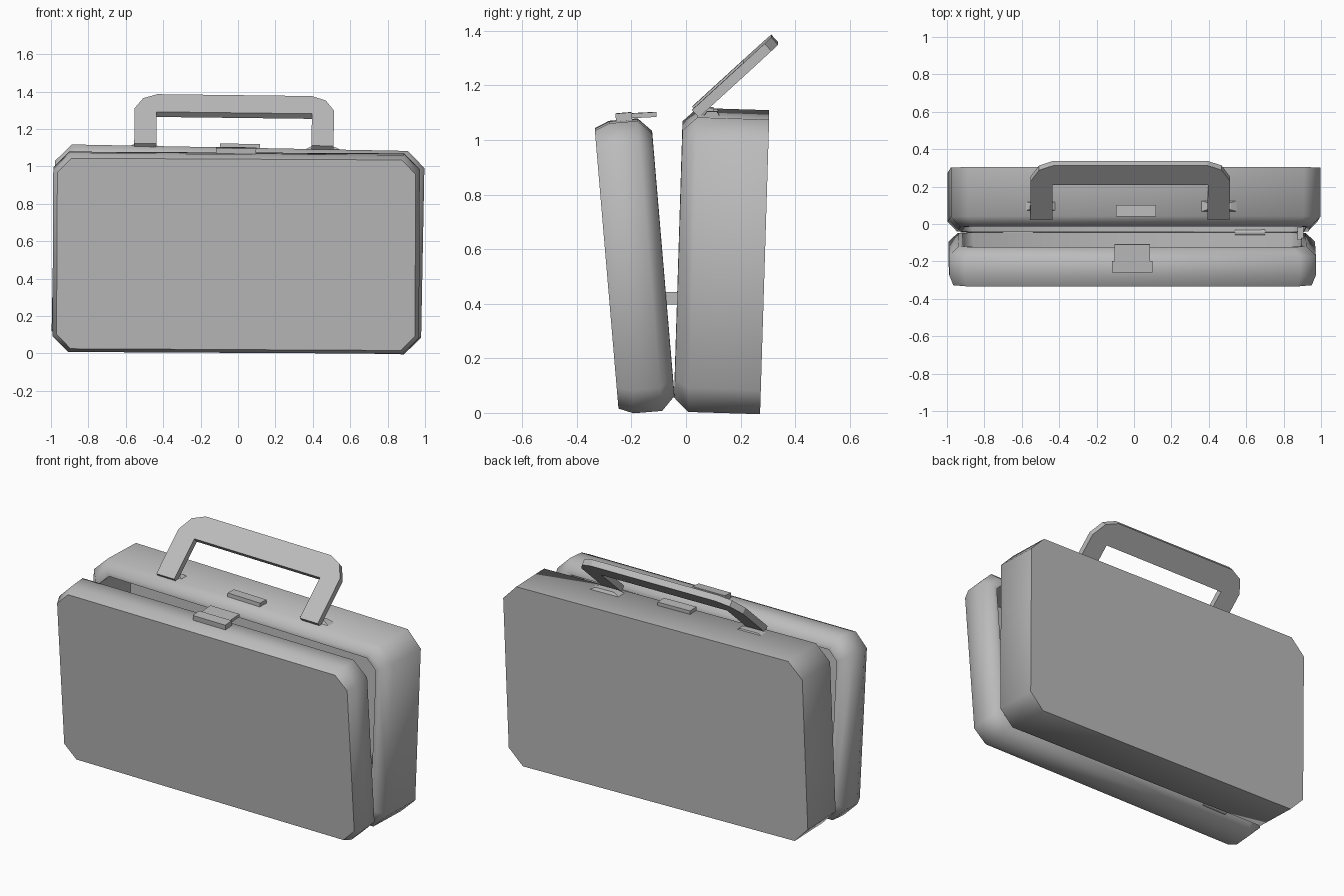
import bpy
import bmesh
from math import radians
from mathutils import Matrix

cube = bpy.data.objects.get("Cube")
if cube:
    bpy.data.objects.remove(cube, do_unlink=True)

GREY = (0.5, 0.5, 0.5, 1.0)
grey = bpy.data.materials.new("plain grey")
grey.use_nodes = True
grey.diffuse_color = GREY
for node in grey.node_tree.nodes:
    if node.type == "BSDF_PRINCIPLED":
        node.inputs["Base Color"].default_value = GREY


def finish(name, bm, loc, lean=0.0, roll=0.0, smooth=0.0):
    """Turn a bmesh into a placed object; lean turns about x, roll about y."""
    bmesh.ops.recalc_face_normals(bm, faces=bm.faces)
    mesh = bpy.data.meshes.new(name)
    bm.to_mesh(mesh)
    bm.free()
    mesh.materials.append(grey)
    ob = bpy.data.objects.new(name, mesh)
    bpy.context.collection.objects.link(ob)
    ob.location = loc
    ob.rotation_euler = (radians(lean), radians(roll), 0)
    if smooth:
        bpy.ops.object.select_all(action="DESELECT")
        ob.select_set(True)
        bpy.context.view_layer.objects.active = ob
        bpy.ops.object.shade_smooth_by_angle(angle=radians(smooth))
    return ob


def octagon(w, h, cut):
    """Rectangle outline with its four corners cut off."""
    return [(w, cut - h), (w, h - cut), (w - cut, h), (cut - w, h),
            (-w, h - cut), (-w, cut - h), (cut - w, -h), (w - cut, -h)]


def shell(name, half_w, half_h, cut, sections, loc, lean, roll):
    """Hollow case half lofted through (y, inset) sections, outer face first."""
    bm = bmesh.new()
    rings = []
    for y, inset in sections:
        outline = octagon(half_w - inset, half_h - inset, cut - inset * 0.4)
        rings.append([bm.verts.new((x, y, z)) for x, z in outline])
    for a, b in zip(rings, rings[1:]):
        for i in range(len(a)):
            j = (i + 1) % len(a)
            bm.faces.new((a[i], a[j], b[j], b[i]))
    bm.faces.new(rings[0])
    bm.faces.new(rings[-1])
    return finish(name, bm, loc, lean, roll, smooth=50)


def block(name, size, loc, lean=0.0, roll=0.0, top=1.0):
    """Box whose top may be narrowed."""
    bm = bmesh.new()
    bmesh.ops.create_cube(bm, size=1)
    bmesh.ops.scale(bm, vec=size, verts=bm.verts)
    for v in bm.verts:
        if v.co.z > 0:
            v.co.x *= top
            v.co.y *= top
    return finish(name, bm, loc, lean, roll)


# Case halves: the rear leans back, the front leans forward
shell("rear_case", 0.988, 0.54, 0.09,
      [(0.158, 0), (-0.105, 0), (-0.158, 0.05), (-0.158, 0.075), (0.13, 0.085)],
      (0, 0.13, 0.557), -1.77, 1.1)
shell("front_case", 0.98, 0.533, 0.085,
      [(-0.104, 0.022), (-0.05, 0), (0.055, 0), (0.104, 0.05),
       (0.104, 0.075), (-0.08, 0.085)],
      (-0.01, -0.187, 0.5385), 4.85, 0.3)

# Carrying handle: an arch outline thickened into a flat bar
half, leg, height, bar = 0.533, 0.118, 0.393, 0.14
arch = [(half, 0), (half, 0.28), (half - 0.045, 0.36), (half - 0.12, height)]
inner = [(half - leg, 0), (half - leg, height - bar)]
outline = arch + [(-x, z) for x, z in reversed(arch)]
outline += [(-x, z) for x, z in inner] + list(reversed(inner))
bm = bmesh.new()
face = bm.faces.new([bm.verts.new((x, 0, z)) for x, z in outline])
new = bmesh.ops.extrude_face_region(bm, geom=[face])["geom"]
bmesh.ops.translate(bm, vec=(0, 0.037, 0),
                    verts=[g for g in new if isinstance(g, bmesh.types.BMVert)])
bmesh.ops.triangulate(bm, faces=[f for f in bm.faces if len(f.verts) > 4])
finish("handle", bm, (-0.022, 0.022, 1.116), -47.6, 0.7)

# Handle mounts on the top of the rear half
for side, x, z in (("left", 0.455, 1.09), ("right", -0.5, 1.1)):
    block(side + "_handle_mount", (0.25, 0.075, 0.03), (x, 0.095, z), -1.77, 1.1, 0.5)

# Latch on the front half and its catch on the rear half
block("latch_base", (0.215, 0.06, 0.045), (-0.01, -0.227, 1.077), 4.85, 0.3)
block("latch_flap", (0.19, 0.1, 0.018), (-0.01, -0.158, 1.091), 3, 0.3)
block("latch_catch", (0.215, 0.06, 0.04), (0.01, 0.07, 1.1), -1.77, 1.1)

# Lid stay and bottom hinges joining the halves
block("lid_stay", (0.03, 0.07, 0.045), (0.89, -0.05, 0.42))
for side, x in (("left", 0.62), ("right", -0.62)):
    bm = bmesh.new()
    bmesh.ops.create_cone(bm, cap_ends=True, segments=8, radius1=0.018,
                          radius2=0.018, depth=0.16,
                          matrix=Matrix.Rotation(radians(90), 4, "Y"))
    finish(side + "_hinge", bm, (x, -0.045, 0.075), smooth=50)
